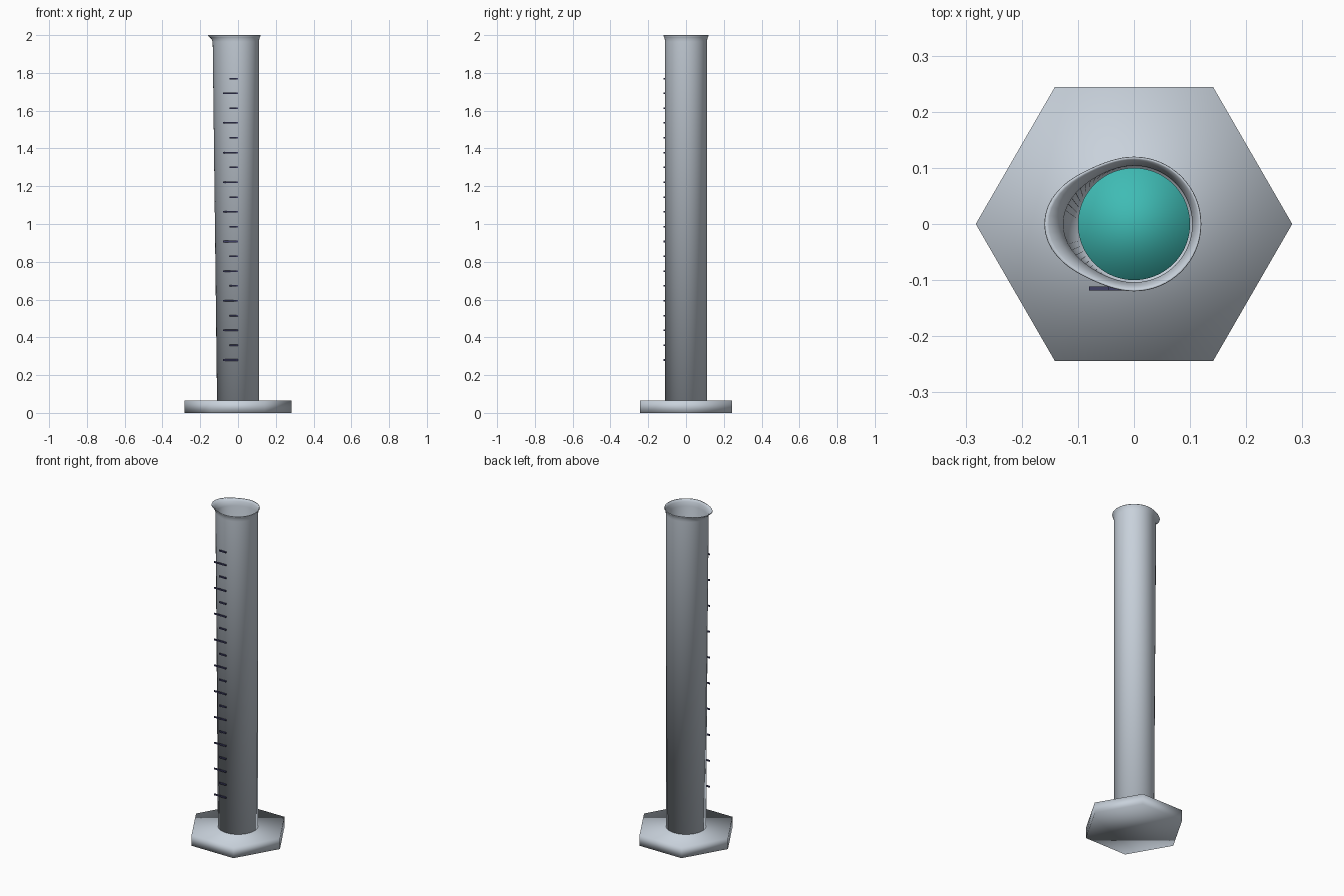
import bpy, bmesh, math

if "Cube" in bpy.data.objects:
    bpy.data.objects.remove(bpy.data.objects["Cube"])


def material(name, rgb):
    m = bpy.data.materials.new(name)
    m.diffuse_color = (*rgb, 1)
    m.use_nodes = True
    m.node_tree.nodes["Principled BSDF"].inputs["Base Color"].default_value = m.diffuse_color
    return m


glass = material("pale grey glass", (0.58, 0.64, 0.71))
teal = material("teal liquid", (0.05, 0.50, 0.46))
navy = material("dark navy print", (0.05, 0.05, 0.13))


def finish(bm, name, mat, smooth):
    bmesh.ops.recalc_face_normals(bm, faces=bm.faces)
    for f in bm.faces:
        f.smooth = smooth
    me = bpy.data.meshes.new(name)
    bm.to_mesh(me)
    bm.free()
    me.materials.append(mat)
    ob = bpy.data.objects.new(name, me)
    bpy.context.collection.objects.link(ob)
    return ob


def loft(name, rings, sides, mat):
    """Stack rings of (height, radius, spout pull towards -x), capped at both ends."""
    bm = bmesh.new()
    loops = []
    for z, r, spout in rings:
        loop = []
        for i in range(sides):
            a = 2 * math.pi * i / sides
            d = r + spout * max(0, -math.cos(a)) ** 4
            loop.append(bm.verts.new((d * math.cos(a), d * math.sin(a), z)))
        loops.append(loop)
    for lo, hi in zip(loops, loops[1:]):
        for i in range(sides):
            j = (i + 1) % sides
            bm.faces.new((lo[i], lo[j], hi[j], hi[i]))
    bm.faces.new(loops[0])
    bm.faces.new(loops[-1])
    return finish(bm, name, mat, True)


# Hexagonal foot
loft("hexagonal_base", [(0, 0.282, 0), (0.065, 0.282, 0)], 6, glass)

# Hollow tube: outer wall, flared lip with spout, inner wall
loft("measuring_tube", [
    (0.06, 0.111, 0), (1.965, 0.111, 0.023), (1.98, 0.113, 0.028),
    (1.99, 0.116, 0.035), (1.997, 0.120, 0.040), (2.0, 0.119, 0.040),
    (1.998, 0.115, 0.037), (1.985, 0.109, 0.028), (1.96, 0.104, 0.022),
    (0.075, 0.103, 0)], 64, glass)

# Liquid inside the tube
loft("liquid", [(0.08, 0.1, 0), (1.2, 0.1, 0)], 64, teal)

# Graduation marks: alternating long and short bars
bm = bmesh.new()
for i in range(20):
    width = 0.08 if i % 2 == 0 else 0.045
    z = 0.28 + i * 1.49 / 19
    bar = bmesh.ops.create_cube(bm, size=1)["verts"]
    bmesh.ops.scale(bm, vec=(width, 0.007, 0.008), verts=bar)
    bmesh.ops.translate(bm, vec=(-width / 2, -0.115, z), verts=bar)
finish(bm, "graduation_marks", navy, False)
